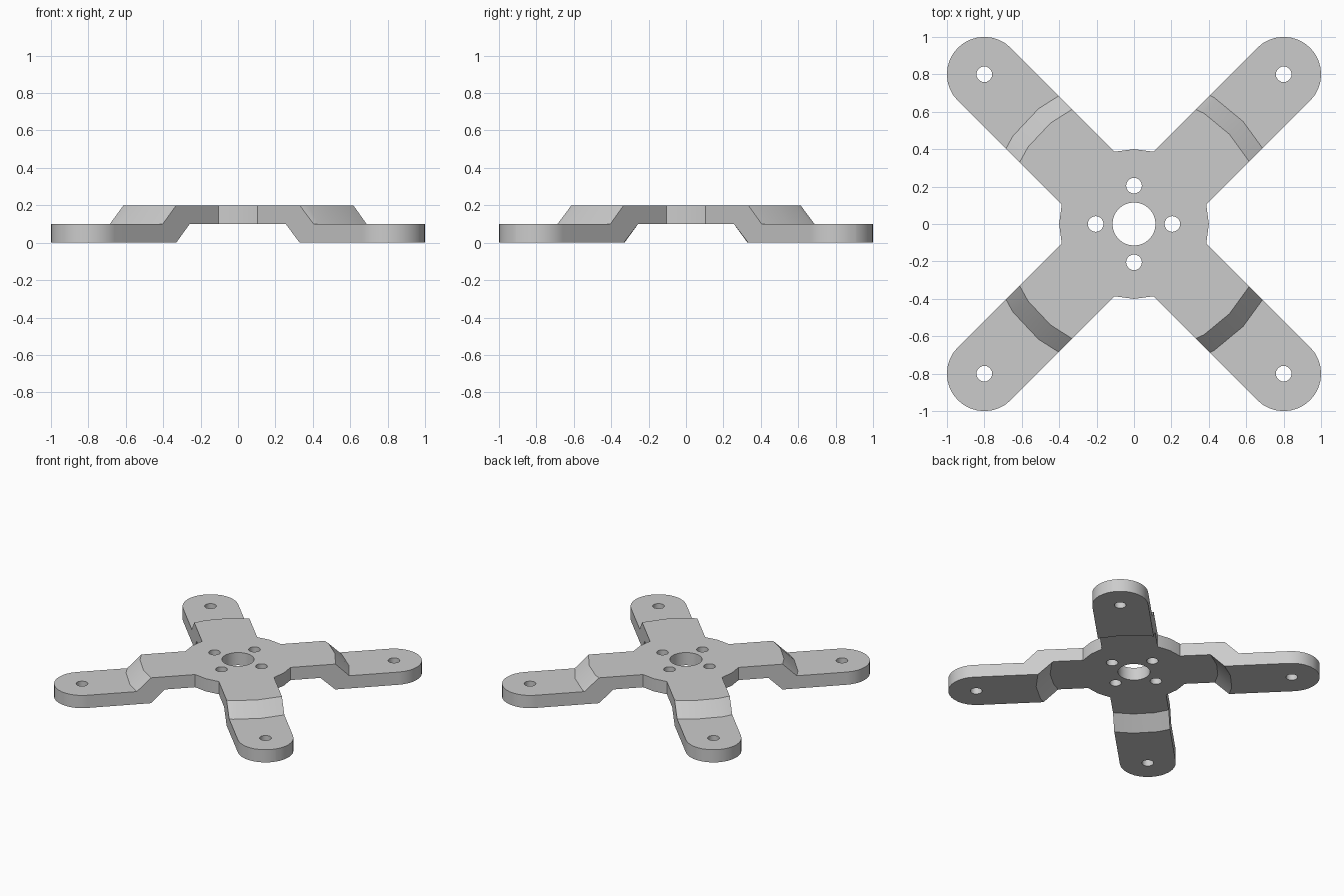
import bpy, bmesh, math
from math import pi, sin, cos

if "Cube" in bpy.data.objects:
    bpy.data.objects.remove(bpy.data.objects["Cube"])

grey = bpy.data.materials.new("grey_metal")
grey.diffuse_color = (0.6, 0.6, 0.6, 1)
grey.use_nodes = True
grey.node_tree.nodes["Principled BSDF"].inputs["Base Color"].default_value = grey.diffuse_color


def make_object(name, rings):
    """Solid skinned through a list of equal-length point rings, capped at both ends."""
    bm = bmesh.new()
    loops = [[bm.verts.new(p) for p in ring] for ring in rings]
    n = len(loops[0])
    for a, b in zip(loops, loops[1:]):
        for i in range(n):
            j = (i + 1) % n
            bm.faces.new((a[i], a[j], b[j], b[i]))
    bm.faces.new(loops[0][::-1])
    bm.faces.new(loops[-1])
    bmesh.ops.recalc_face_normals(bm, faces=bm.faces)
    mesh = bpy.data.meshes.new(name)
    bm.to_mesh(mesh)
    bm.free()
    mesh.materials.append(grey)
    obj = bpy.data.objects.new(name, mesh)
    bpy.context.collection.objects.link(obj)
    return obj


def circle(r, z, n, cx=0, cy=0):
    return [(cx + r * cos(2 * pi * i / n), cy + r * sin(2 * pi * i / n), z) for i in range(n)]


def boolean(target, tool, operation):
    mod = target.modifiers.new(operation.lower(), 'BOOLEAN')
    mod.object, mod.operation, mod.solver = tool, operation, 'EXACT'
    bpy.context.view_layer.objects.active = target
    bpy.ops.object.modifier_apply(modifier=mod.name)
    bpy.data.objects.remove(tool)


# Plan outline: round hub with four round-ended diagonal arms
HUB, HALF_WIDTH, TIP = 0.4, 0.2, 0.8
outline = []
for q in range(4):
    a = pi / 4 + q * pi / 2
    cx, cy = TIP * math.sqrt(2) * cos(a), TIP * math.sqrt(2) * sin(a)
    outline.append((HUB * cos(a - pi / 6), HUB * sin(a - pi / 6)))
    for i in range(17):
        t = a - pi / 2 + pi * i / 16
        outline.append((cx + HALF_WIDTH * cos(t), cy + HALF_WIDTH * sin(t)))
    for t in (a + pi / 6, a + pi / 4):
        outline.append((HUB * cos(t), HUB * sin(t)))
bracket = make_object("cross_bracket", [[(x, y, z) for x, y in outline] for z in (-0.1, 0.3)])

# Revolved dish: raised centre, sloping step, low rim
profile = [(0.6, 0.1), (0.7, 0), (1.4, 0), (1.4, 0.1), (0.8, 0.1), (0.7, 0.2)]
boolean(bracket, make_object("step_profile", [circle(r, z, 25) for r, z in profile]), 'INTERSECT')

# Centre bore, four hub holes and four arm-tip holes
holes = [(0, 0, 0.115, 32)]
for q in range(4):
    a = q * pi / 2
    holes.append((0.205 * cos(a), 0.205 * sin(a), 0.042, 20))
    a += pi / 4
    holes.append((TIP * math.sqrt(2) * cos(a), TIP * math.sqrt(2) * sin(a), 0.042, 20))
for x, y, r, n in holes:
    boolean(bracket, make_object("hole_cutter", [circle(r, z, n, x, y) for z in (-0.1, 0.3)]), 'DIFFERENCE')

# Smooth curved walls, keep edges crisp
bpy.ops.object.select_all(action='DESELECT')
bracket.select_set(True)
bpy.context.view_layer.objects.active = bracket
bpy.ops.object.shade_smooth_by_angle(angle=math.radians(30))
weighted = bracket.modifiers.new("weighted_normals", 'WEIGHTED_NORMAL')
weighted.keep_sharp = True
